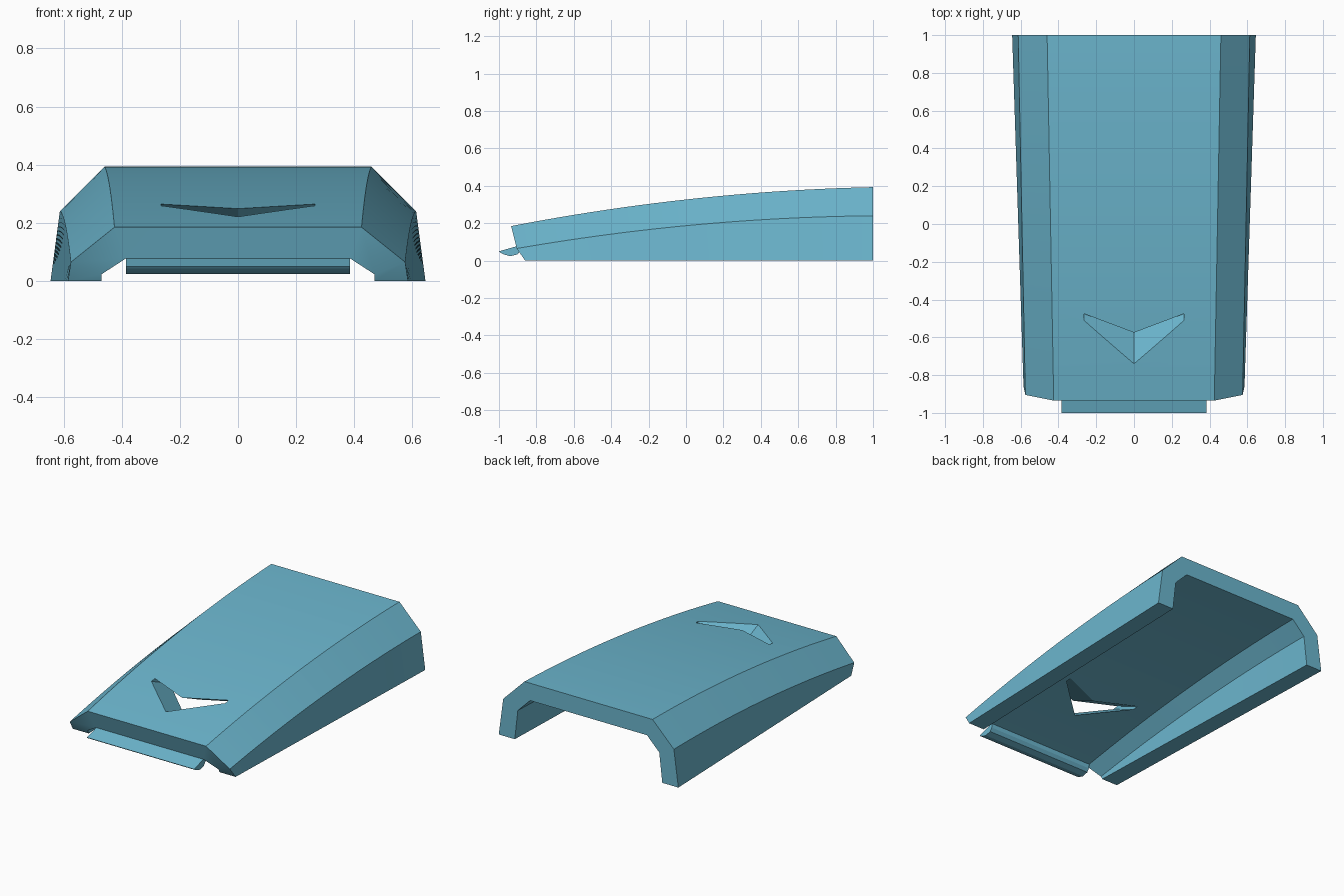
import bpy, bmesh

if "Cube" in bpy.data.objects:
    bpy.data.objects.remove(bpy.data.objects["Cube"])

# single flat colour
blue = bpy.data.materials.new("soft_blue")
blue.diffuse_color = (0.15, 0.47, 0.62, 1)
blue.use_nodes = True
blue.node_tree.nodes["Principled BSDF"].inputs["Base Color"].default_value = blue.diffuse_color


def make_object(name, verts, faces):
    mesh = bpy.data.meshes.new(name)
    mesh.from_pydata(verts, [], faces)
    bm = bmesh.new()
    bm.from_mesh(mesh)
    bmesh.ops.recalc_face_normals(bm, faces=bm.faces)
    bm.to_mesh(mesh)
    bm.free()
    mesh.materials.append(blue)
    ob = bpy.data.objects.new(name, mesh)
    bpy.context.collection.objects.link(ob)
    return ob


def select(ob):
    bpy.ops.object.select_all(action='DESELECT')
    ob.select_set(True)
    bpy.context.view_layer.objects.active = ob


def crown(y):
    """Height of the top crease along the length."""
    return 0.327 + 0.1104 * y - 0.0444 * y * y


def shoulder(y):
    """Height of the side crease along the length."""
    return 0.187 + 0.0959 * y - 0.0429 * y * y


# rails: x at front, x at back, y at front, height function
outer = [
    (0.585, 0.645, -0.86, lambda y: 0.0),
    (0.575, 0.613, -0.905, shoulder),
    (0.425, 0.460, -0.935, crown),
]
inner = [
    (0.470, 0.530, -0.86, lambda y: 0.0),
    (0.470, 0.508, -0.872, lambda y: shoulder(y) - 0.048),
    (0.385, 0.420, -0.905, lambda y: crown(y) - 0.113),
]

# hollow arched cover, lofted from front to back
STEPS = 28


def station(rails, t):
    pts = []
    for x0, x1, y0, height in rails:
        y = y0 + (1 - y0) * t
        pts.append((x0 + (x1 - x0) * t, y, height(y)))
    return [(-x, y, z) for x, y, z in pts] + pts[::-1]


verts, faces = [], []
for s in range(STEPS + 1):
    t = s / STEPS
    verts += station(outer, t) + station(inner, t)[::-1]
for s in range(STEPS):
    a, b = s * 12, (s + 1) * 12
    for j in range(12):
        k = (j + 1) % 12
        faces.append((a + j, a + k, b + k, b + j))
for base in (0, STEPS * 12):
    for j in range(5):
        faces.append((base + j, base + j + 1, base + 10 - j, base + 11 - j))
cover = make_object("cover", verts, faces)

# V-shaped intake cut slanting backwards through the top
plan = [(0, -0.74), (0.265, -0.51), (0.265, -0.475),
        (0, -0.575), (-0.265, -0.475), (-0.265, -0.51)]
verts = [(x, y + t, crown(y) - 0.45 * t) for t in (-0.15, 0.4) for x, y in plan]
faces = [(0, 1, 2, 3), (0, 3, 4, 5), (6, 7, 8, 9), (6, 9, 10, 11)]
faces += [(j, (j + 1) % 6, (j + 1) % 6 + 6, j + 6) for j in range(6)]
cutter = make_object("intake_cutter", verts, faces)
cutter.hide_render = True

select(cover)
mod = cover.modifiers.new("intake", 'BOOLEAN')
mod.operation = 'DIFFERENCE'
mod.solver = 'EXACT'
mod.object = cutter
bpy.ops.object.modifier_apply(modifier=mod.name)
bpy.data.objects.remove(cutter)
bpy.ops.object.shade_smooth_by_angle(angle=0.35)

# rounded front lip under the nose
profile = [(-0.88, 0.080), (-0.905, 0.077), (-1.0, 0.050), (-0.993, 0.043),
           (-0.972, 0.033), (-0.940, 0.024), (-0.900, 0.034), (-0.885, 0.055)]
n = len(profile)
verts = [(x, y, z) for x in (-0.385, 0.385) for y, z in profile]
faces = [tuple(range(n)), tuple(range(n, 2 * n))]
faces += [(j, (j + 1) % n, (j + 1) % n + n, j + n) for j in range(n)]
make_object("front_lip", verts, faces)
